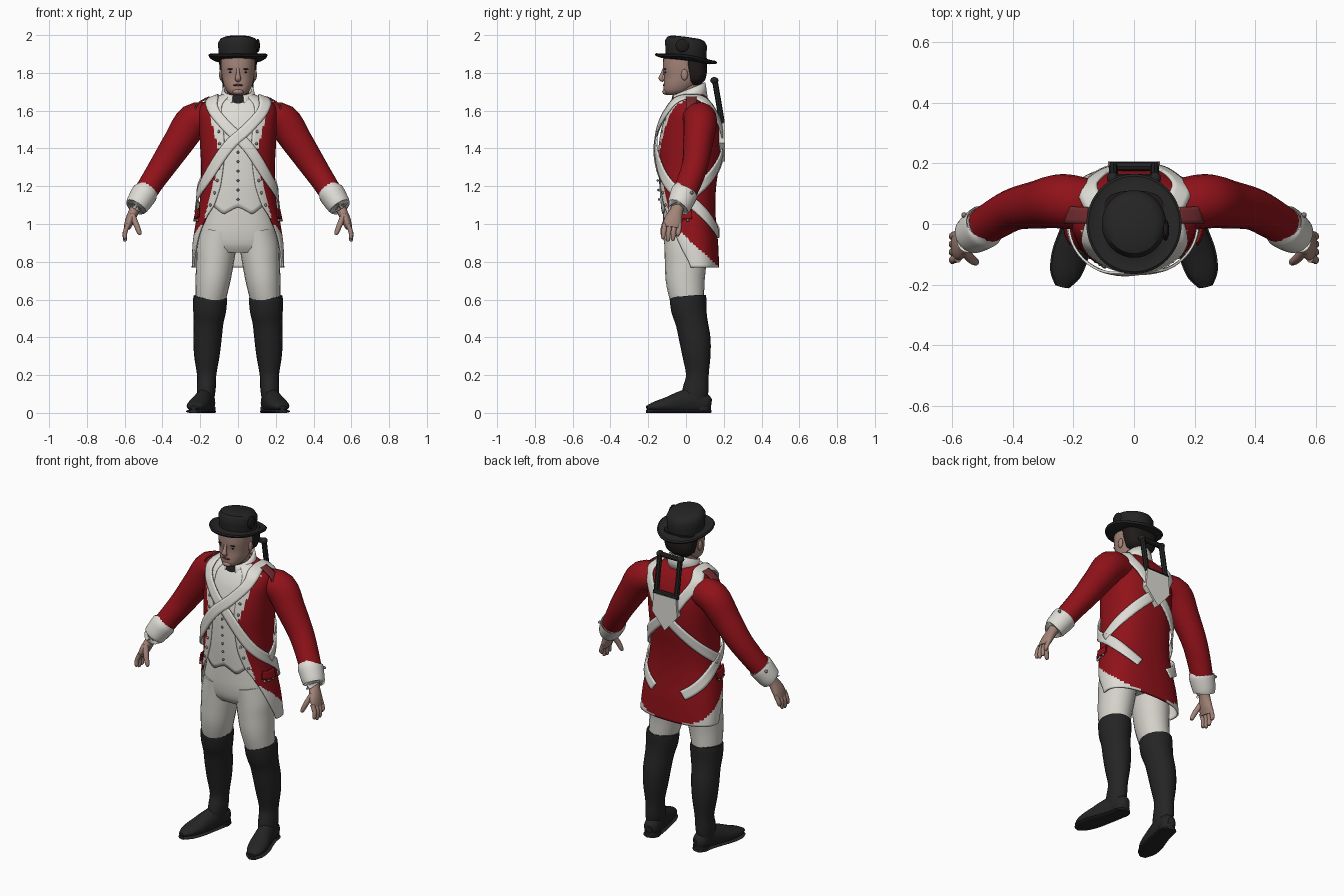
import bpy, bmesh
from math import sin, cos, pi, copysign, radians
from mathutils import Vector

if "Cube" in bpy.data.objects:
    bpy.data.objects.remove(bpy.data.objects["Cube"])
made = []


def material(name, *rgb):
    m = bpy.data.materials.new(name)
    m.use_nodes = True
    m.diffuse_color = (*rgb, 1)
    bsdf = m.node_tree.nodes["Principled BSDF"]
    bsdf.inputs["Base Color"].default_value = (*rgb, 1)
    bsdf.inputs["Roughness"].default_value = .8
    return m


RED = material("coat red", .28, .006, .01)
WHITE = material("off white", .74, .72, .67)
CREAM = material("breeches cream", .66, .64, .59)
BLACK = material("leather black", .018, .018, .019)
SKIN = material("skin", .37, .23, .19)
HAIR = material("dark hair", .014, .011, .01)
DUSTY = material("shoulder strap red", .17, .025, .03)
GREY = material("button grey", .22, .21, .2)


def finish(name, bm, mats, mirror=False, thick=0):
    me = bpy.data.meshes.new(name)
    bm.to_mesh(me)
    bm.free()
    ob = bpy.data.objects.new(name, me)
    bpy.context.collection.objects.link(ob)
    for m in mats:
        me.materials.append(m)
    if thick:
        mod = ob.modifiers.new("thickness", "SOLIDIFY")
        mod.thickness, mod.offset, mod.material_offset = thick, -1, len(mats) - 1
    if mirror:
        ob.modifiers.new("mirror", "MIRROR").use_mirror_merge = False
    made.append(ob)
    return ob


def grid(name, rows, mats, closed=True, rule=None, **kw):
    """Skin a list of point rows; closed rows also get end caps."""
    bm = bmesh.new()
    vs = [[bm.verts.new(p) for p in row] for row in rows]
    n = len(rows[0])
    for a, b in zip(vs, vs[1:]):
        for i in range(n if closed else n - 1):
            j = (i + 1) % n
            bm.faces.new((a[i], a[j], b[j], b[i]))
    if closed:
        bm.faces.new(vs[0][::-1])
        bm.faces.new(vs[-1])
        bmesh.ops.recalc_face_normals(bm, faces=bm.faces)
    if rule:
        for f in bm.faces:
            f.material_index = int(rule(f.calc_center_median()))
    return finish(name, bm, mats, **kw)


def spline(keys, f):
    f = min(max(f, 0), len(keys) - 1.0001)
    i = int(f)
    t = f - i
    p = [keys[min(max(k, 0), len(keys) - 1)] for k in range(i - 1, i + 3)]
    return [b + t * (c - a) / 2 + t * t * (a - 2.5 * b + 2 * c - d / 2)
            + t ** 3 * (1.5 * (b - c) + (d - a) / 2) for a, b, c, d in zip(*p)]


def at(keys, z):
    """Interpolate a table whose rows start with an ascending key."""
    z = min(max(z, keys[0][0]), keys[-1][0])
    i = max(k for k in range(len(keys) - 1) if keys[k][0] <= z)
    return spline(keys, i + (z - keys[i][0]) / (keys[i + 1][0] - keys[i][0]))[1:]


def surf(table, z, a, off=0, n=2.4):
    """Point on a stack of rounded sections; angle 0 is the front, + goes left."""
    hw, yf, yb = at(table, z)
    s, c = sin(a), -cos(a)
    x = (hw + off) * copysign(abs(s) ** (2 / n), s)
    y = (yf + yb) / 2 + ((yb - yf) / 2 + off) * copysign(abs(c) ** (2 / n), c)
    return Vector((x, y, min(max(z, table[0][0]), table[-1][0])))


def stack(name, table, mats, rows=16, n=2.2, **kw):
    lo, hi = table[0][0], table[-1][0]
    return grid(name, [[surf(table, lo + (hi - lo) * r / rows, 2 * pi * k / 32, 0, n)
                        for k in range(32)] for r in range(rows + 1)], mats, **kw)


def tube(name, keys, mats, steps=4, sides=20, ref=(0, 1, 0), floor=0, **kw):
    """Elliptic tube through keys of x, y, z, radius, radius."""
    rows, total = [], steps * (len(keys) - 1)
    for r in range(total + 1):
        f = r / steps
        x, y, z, ru, rv = spline(keys, f)
        t = Vector(spline(keys, f + .1)[:3]) - Vector(spline(keys, f - .1)[:3])
        u = t.cross(Vector(ref)).normalized()
        v = t.cross(u).normalized()
        ring = [Vector((x, y, z)) + u * ru * cos(2 * pi * k / sides) + v * rv * sin(2 * pi * k / sides)
                for k in range(sides)]
        rows.append([(p.x, p.y, max(p.z, floor)) for p in ring])
    return grid(name, rows, mats, **kw)


def blobs(name, places, size, mat, **kw):
    bm = bmesh.new()
    for p in places:
        part = bmesh.ops.create_uvsphere(bm, u_segments=12, v_segments=8, radius=1)["verts"]
        bmesh.ops.scale(bm, vec=size, verts=part)
        bmesh.ops.translate(bm, vec=p, verts=part)
    return finish(name, bm, [mat], **kw)


# Coat, open in front and cut away over the thighs
TORSO = [(.77, .245, -.06, .175), (.9, .24, -.11, .17), (1, .225, -.13, .16), (1.1, .205, -.14, .155),
         (1.2, .197, -.148, .16), (1.3, .195, -.152, .173), (1.4, .2, -.152, .182), (1.5, .205, -.138, .18),
         (1.58, .208, -.115, .162), (1.63, .195, -.09, .14), (1.66, .15, -.07, .12), (1.69, .08, -.05, .1)]
OPENING = [(.77, 1.35), (.85, 1.22), (.95, 1.05), (1.05, .8), (1.1, .6), (1.2, .42), (1.4, .3), (1.69, .4)]


def coat_white(p):
    if p.z < 1.06 and p.z < .93 - .9 * p.y:
        return True
    return p.y < .0 and p.z > 1.03 and abs(p.x) < .095 + .25 * abs(p.z - 1.36)


rows = []
for r in range(71):
    z = .77 + .92 * r / 70
    a0 = at(OPENING, z)[0]
    rows.append([surf(TORSO, z, a0 + (2 * pi - 2 * a0) * k / 80) for k in range(81)])
grid("coat", rows, [RED, WHITE], closed=False, rule=coat_white, thick=.01)

# Waistcoat with a pointed hem
rows = []
for r in range(25):
    row = []
    for k in range(33):
        a = -1.1 + 2.2 * k / 32
        hem = 1.05 + abs(abs(a) - .3) * .13
        row.append(surf(TORSO, hem + (1.68 - hem) * r / 24, a, -.007))
    rows.append(row)
grid("waistcoat", rows, [WHITE], closed=False, thick=.006)


def strap(name, path, width, off, mat, steps=8, **kw):
    """Flat band that follows the coat along points of angle and height."""
    rows = []
    for r in range(steps * (len(path) - 1) + 1):
        f = r / steps
        a, z = spline(path, f)
        p, q = spline(path, f - .1), spline(path, f + .1)
        la = (surf(TORSO, z, a + .03) - surf(TORSO, z, a - .03)).length / .06
        lz = (surf(TORSO, z + .01, a) - surf(TORSO, z - .01, a)).length / .02
        da, dz = la * (q[0] - p[0]), lz * (q[1] - p[1])
        w = width / (da * da + dz * dz) ** .5
        rows.append([surf(TORSO, z + k * w * da / lz, a - k * w * dz / la, off)
                     for k in (.5, .25, 0, -.25, -.5)])
    return grid(name, [row[::-1] for row in rows], [mat], closed=False, thick=.008, **kw)


# Crossed belts over the shoulders, meeting behind the back
BELT = [(-2.8, .95), (-2.3, 1.02), (-1.57, 1.13), (-.8, 1.25), (0, 1.46), (.5, 1.58), (.85, 1.65),
        (1.57, 1.672), (2.2, 1.65), (2.65, 1.56), (pi, 1.41), (pi + .8, 1.26), (pi + 1.6, 1.14)]
for side, label, off in ((1, "left", .013), (-1, "right", .008)):
    path = [(a * side, z) for a, z in BELT]
    strap(label + "_cross_belt", path, .056, off, WHITE)
    strap(label + "_shoulder_strap", [(1.6 * side, 1.668), (1.6 * side, 1.64), (1.6 * side, 1.6)],
          .055, .02, DUSTY)
    strap(label + "_pocket_flap", [(1.15 * side, 1.06), (1.4 * side, 1.05), (1.65 * side, 1.05)],
          .05, .007, RED)

# Buttons
blobs("waistcoat_buttons", [surf(TORSO, 1.13 + .05 * i, 0) for i in range(6)], (.007, .006, .007), GREY)
blobs("coat_buttons", [surf(TORSO, 1.1 + .065 * i, at(OPENING, 1.1 + .065 * i)[0] + .13) for i in range(8)],
      (.008, .007, .008), GREY, mirror=True)
blobs("pocket_buttons", [surf(TORSO, 1.02, 1.2 + .18 * i, .008) for i in range(3)],
      (.008, .008, .008), GREY, mirror=True)

# Collar and neck stock
rows = []
for level in (0, .5, 1):
    row = []
    for k in range(41):
        a = .35 + (2 * pi - .7) * k / 40
        back = (1 - cos(a)) / 2
        row.append((sin(a) * (.1 - .018 * level), .015 - cos(a) * (.1 - .012 * level),
                    1.62 + .05 * back + level * (.06 + .02 * back)))
    rows.append(row)
grid("collar", rows, [WHITE], closed=False, thick=.01)
stack("neck_stock", [(1.6, .075, -.075, .08), (1.65, .066, -.078, .075), (1.69, .06, -.07, .07)], [BLACK], rows=6)

# Sleeves, cuffs and hands
tube("sleeve", [(.14, .06, 1.56, .08, .085), (.235, .075, 1.545, .092, .09), (.31, .065, 1.44, .083, .08),
                (.39, .05, 1.32, .072, .07), (.45, .02, 1.23, .064, .067), (.505, -.015, 1.145, .06, .062)],
     [RED], mirror=True)
tube("cuff", [(.49, -.005, 1.17, .062, .066), (.496, -.01, 1.16, .07, .073), (.535, -.036, 1.098, .062, .064),
              (.54, -.04, 1.09, .052, .054)], [WHITE], mirror=True)
blobs("cuff_buttons", [(.56 - .018 * i, .03 - .01 * i, 1.165 - .02 * i) for i in range(3)],
      (.009, .009, .009), GREY, mirror=True)
tube("palm", [(.53, -.035, 1.11, .03, .034), (.55, -.05, 1.07, .027, .034), (.572, -.068, 1.02, .025, .048),
              (.587, -.075, .98, .018, .045)], [SKIN], mirror=True)
for i, finger in enumerate(("index", "middle", "ring", "little")):
    y, tip = -.113 + .026 * i, (.92, .908, .912, .935)[i]
    tube(finger + "_finger", [(.58, y, 1, .013, .014), (.597, y - .004, .96, .012, .013),
                              (.598, y - .008, tip + .01, .011, .011), (.596, y - .008, tip, .005, .005)],
         [SKIN], sides=10, mirror=True)
tube("thumb", [(.56, -.085, 1.05, .015, .018), (.54, -.112, 1, .015, .016), (.522, -.125, .955, .012, .012),
               (.517, -.126, .943, .005, .005)], [SKIN], sides=10, mirror=True)

# Breeches
stack("breeches_seat", [(.85, .17, -.09, .09), (.88, .195, -.112, .11), (.95, .205, -.122, .13),
                        (1.03, .19, -.122, .13), (1.12, .17, -.12, .12)], [CREAM], rows=12, n=2.4)
tube("breeches_leg", [(.1, .0, .96, .1, .118), (.115, -.002, .87, .104, .112), (.122, -.002, .8, .1, .11),
                      (.133, -.004, .7, .092, .103), (.146, .006, .6, .08, .09), (.148, .01, .57, .07, .08)],
     [CREAM], mirror=True)

# Boots
tube("boot_shaft", [(.147, .01, .6, .07, .08), (.147, .01, .615, .088, .096), (.15, .015, .55, .088, .094),
                    (.156, .03, .48, .079, .085), (.162, .047, .39, .075, .083), (.165, .056, .3, .067, .074),
                    (.166, .06, .2, .051, .06), (.168, .052, .13, .05, .068), (.172, .04, .07, .045, .07)],
     [BLACK], mirror=True)
FOOT = [(.157, .13, .045, .02, .03), (.162, .105, .05, .042, .05), (.172, .04, .062, .046, .068),
        (.19, -.03, .052, .051, .062), (.21, -.1, .042, .056, .042), (.227, -.165, .034, .046, .026),
        (.237, -.207, .028, .018, .01)]
tube("boot_foot", FOOT, [BLACK], ref=(0, 0, 1), mirror=True)
tube("boot_sole", [(x, y, .008, r + .005, .01) for x, y, z, r, v in FOOT], [BLACK], ref=(0, 0, 1), mirror=True)
tube("boot_heel", [(.163, .085, .0, .043, .045), (.163, .085, .03, .045, .047)], [BLACK], mirror=True)

# Head and face
HEAD = [(1.682, .03, -.1, -.04), (1.69, .048, -.112, 0), (1.71, .064, -.118, .03), (1.74, .077, -.118, .06),
        (1.78, .085, -.116, .082), (1.83, .09, -.122, .092), (1.89, .092, -.12, .098)]
stack("head", HEAD, [SKIN], n=2.2)
stack("neck", [(1.66, .058, -.055, .065), (1.76, .058, -.05, .07)], [SKIN], rows=4)
HAIRCUT = [(1.735, .05, .0, .075), (1.76, .08, .0, .1), (1.8, .094, -.005, .11), (1.84, .099, -.015, .11),
           (1.88, .1, -.02, .11)]
stack("hair", HAIRCUT, [HAIR], n=2.6)
tube("nose", [(0, -.116, 1.825, .006, .008), (0, -.126, 1.795, .009, .01), (0, -.132, 1.77, .013, .016),
              (0, -.118, 1.757, .006, .012)], [SKIN], ref=(1, 0, 0), sides=12)
blobs("chin", [(0, -.106, 1.7)], (.03, .02, .016), SKIN)
blobs("lips", [(0, -.115, 1.735)], (.026, .008, .006), DUSTY)
blobs("eyes", [(.036, -.107, 1.803)], (.013, .006, .005), HAIR, mirror=True)
blobs("eyebrows", [(.037, -.111, 1.82)], (.02, .007, .004), HAIR, mirror=True)
blobs("ears", [(.09, -.008, 1.79)], (.01, .018, .03), SKIN, mirror=True)

# Round hat with a curled brim, tipped back
PROFILE = [(.01, 1.991), (.07, 1.989), (.093, 1.98), (.106, 1.958), (.104, 1.92), (.102, 1.888),
           (.125, 1.879), (.15, 1.884), (.157, 1.878), (.152, 1.868), (.12, 1.862), (.09, 1.864)]
rows = []
for r, z in PROFILE:
    row = []
    for k in range(48):
        x, y = r * sin(pi * k / 24), -r * 1.05 * cos(pi * k / 24)
        row.append((x, y, z - .13 * y + (.018 * (x / .157) ** 4 if z < 1.887 else 0)))
    rows.append(row)
grid("hat", rows, [BLACK])
blobs("hat_rosette", [(.104, -.02, 1.945)], (.012, .036, .036), HAIR)

# Back frame and its leather pad
for label, ends in (("left_rail", ((.068, .152, 1.765), (.068, .19, 1.54))),
                    ("right_rail", ((-.068, .152, 1.765), (-.068, .19, 1.54))),
                    ("top_bar", ((-.08, .15, 1.758), (.08, .15, 1.758))),
                    ("bottom_bar", ((-.08, .19, 1.545), (.08, .19, 1.545)))):
    tube("frame_" + label, [(*p, .015, .015) for p in ends], [BLACK], sides=8, steps=1, ref=(0, 1, 0))
blobs("frame_knobs", [(.07, .15, 1.76)], (.019, .022, .018), BLACK, mirror=True)
OUTLINE = [(-.075, 1.54), (-.085, 1.43), (0, 1.33), (.085, 1.43), (.075, 1.54)]
grid("back_pad", [[(x, y, z) for x, z in OUTLINE] for y in (.175, .206)], [WHITE])

# Smooth shading that keeps hard edges
bpy.ops.object.select_all(action="DESELECT")
for ob in made:
    ob.select_set(True)
bpy.context.view_layer.objects.active = made[0]
bpy.ops.object.shade_smooth_by_angle(angle=radians(40))
